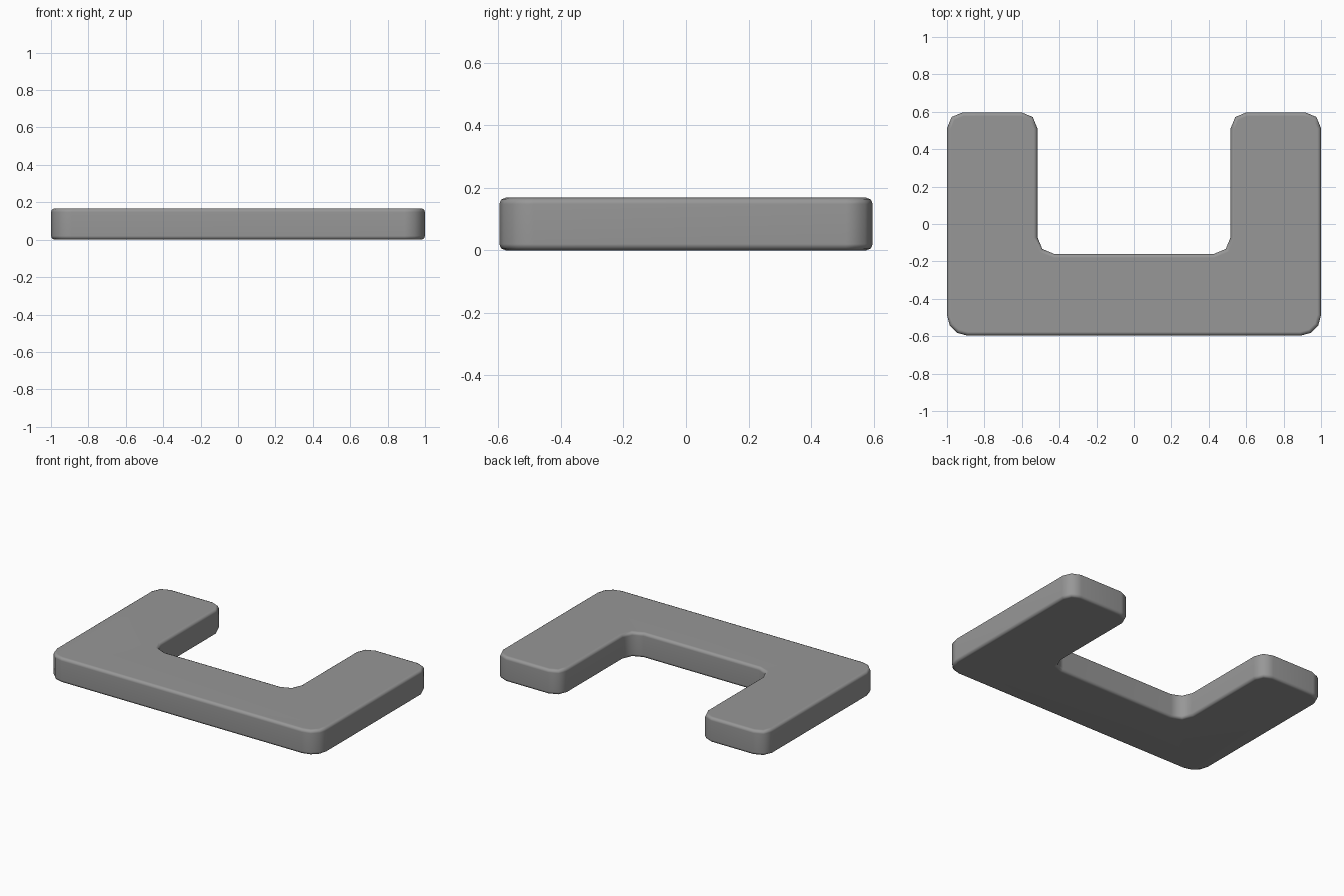
import bpy, bmesh
from math import radians
from mathutils import Vector

if "Cube" in bpy.data.objects:
    bpy.data.objects.remove(bpy.data.objects["Cube"])

HEIGHT = 0.168


def rounded(prev, corner, nxt, radius, segments):
    """Arc points replacing a right-angled corner."""
    c = Vector(corner)
    a = (Vector(prev) - c).normalized()
    b = (Vector(nxt) - c).normalized()
    centre = c + (a + b) * radius
    start, end = -b, -a
    pts = []
    for i in range(segments + 1):
        t = i / segments
        d = start.slerp(end, t) if 0 < t < 1 else (start if t == 0 else end)
        pts.append(centre + d * radius)
    return pts


# U-shaped outline: x, y, corner radius, arc segments
corners = [
    (-1.0, -0.597, 0.11, 3), (1.0, -0.597, 0.11, 3),
    (1.0, 0.597, 0.085, 2), (0.517, 0.597, 0.085, 2),
    (0.517, -0.16, 0.09, 2), (-0.517, -0.16, 0.09, 2),
    (-0.517, 0.597, 0.085, 2), (-1.0, 0.597, 0.085, 2),
]
outline = []
n = len(corners)
for i, (x, y, r, s) in enumerate(corners):
    outline += rounded(corners[i - 1][:2], (x, y), corners[(i + 1) % n][:2], r, s)

# Extruded slab
bm = bmesh.new()
base = bm.faces.new([bm.verts.new((p.x, p.y, 0)) for p in outline])
ext = bmesh.ops.extrude_face_region(bm, geom=[base], use_keep_orig=True)
top = [v for v in ext["geom"] if isinstance(v, bmesh.types.BMVert)]
bmesh.ops.translate(bm, verts=top, vec=(0, 0, HEIGHT))
bmesh.ops.recalc_face_normals(bm, faces=bm.faces)

# Softened top and bottom rims
rims = [e for e in bm.edges if abs(e.verts[0].co.z - e.verts[1].co.z) < 1e-5]
bmesh.ops.bevel(bm, geom=rims, offset=0.02, segments=2, profile=0.5, affect='EDGES')
bmesh.ops.recalc_face_normals(bm, faces=bm.faces)

mesh = bpy.data.meshes.new("u_shaped_slab")
bm.to_mesh(mesh)
bm.free()
slab = bpy.data.objects.new("u_shaped_slab", mesh)
bpy.context.collection.objects.link(slab)
bpy.context.view_layer.objects.active = slab
slab.select_set(True)
bpy.ops.object.shade_smooth_by_angle(angle=radians(60))
weighted = slab.modifiers.new("weighted_normals", 'WEIGHTED_NORMAL')
weighted.keep_sharp = True

# Dark grey finish
dark = bpy.data.materials.new("dark_grey")
dark.diffuse_color = (0.31, 0.31, 0.31, 1)
dark.use_nodes = True
dark.node_tree.nodes["Principled BSDF"].inputs["Base Color"].default_value = dark.diffuse_color
mesh.materials.append(dark)
